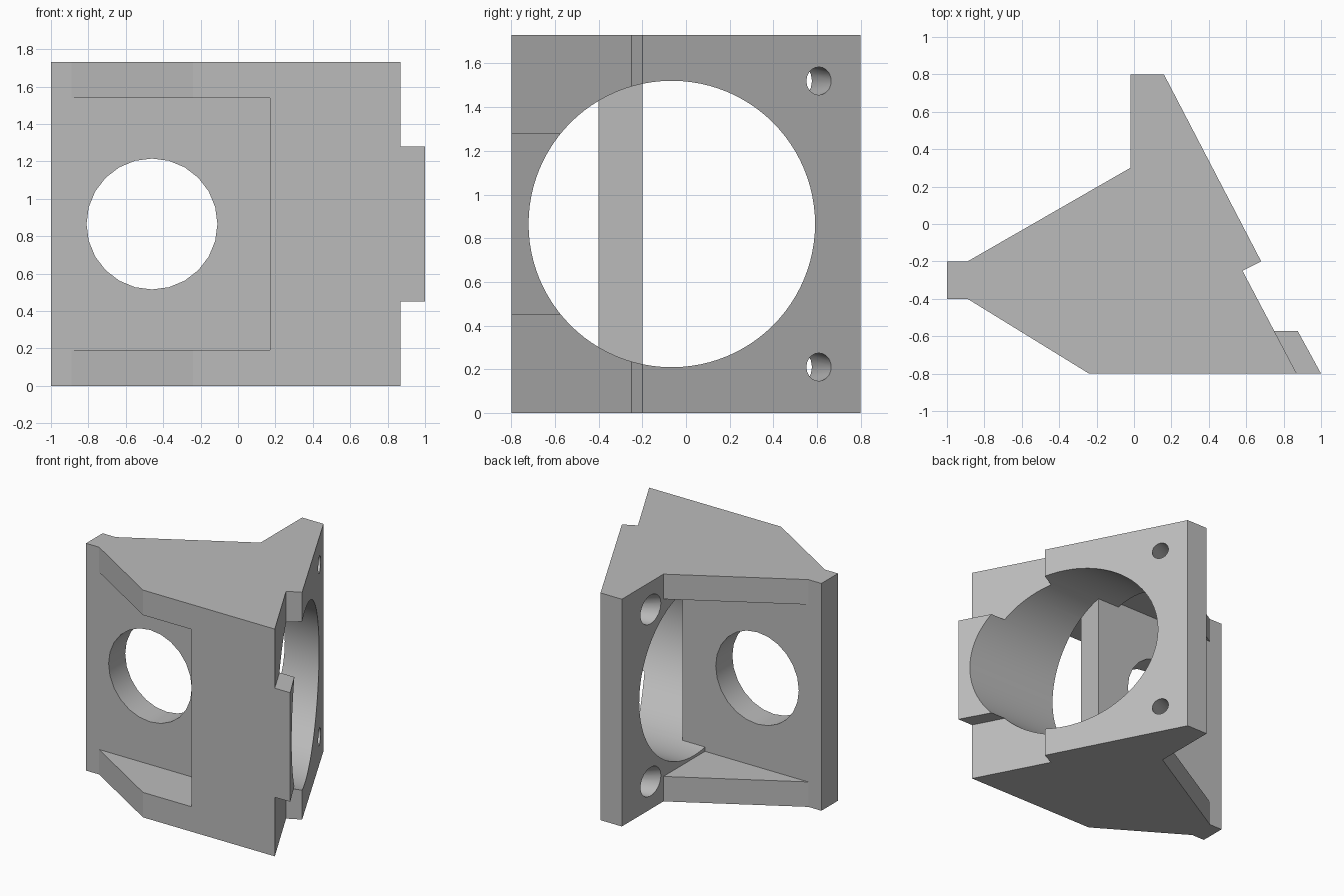
import bpy, math
from mathutils import Vector

cube = bpy.data.objects.get("Cube")
if cube:
    bpy.data.objects.remove(cube, do_unlink=True)

HEIGHT = 1.73
MID = HEIGHT / 2

grey = bpy.data.materials.new("plain grey")
grey.use_nodes = True
COLOUR = (0.5, 0.5, 0.5, 1)
grey.diffuse_color = COLOUR
grey.node_tree.nodes["Principled BSDF"].inputs["Base Color"].default_value = COLOUR


def prism(name, outline, z0, z1):
    """Extrude a counter-clockwise plan outline from z0 to z1."""
    n = len(outline)
    verts = [(x, y, z) for z in (z0, z1) for x, y in outline]
    faces = [tuple(reversed(range(n))), tuple(range(n, 2 * n))]
    faces += [(i, (i + 1) % n, (i + 1) % n + n, i + n) for i in range(n)]
    mesh = bpy.data.meshes.new(name)
    mesh.from_pydata(verts, [], faces)
    mesh.materials.append(grey)
    obj = bpy.data.objects.new(name, mesh)
    bpy.context.collection.objects.link(obj)
    return obj


def box(name, x0, x1, y0, y1, z0, z1):
    return prism(name, [(x0, y0), (x1, y0), (x1, y1), (x0, y1)], z0, z1)


def rod(name, start, end, r0, r1, sides):
    """Cylinder or cone between two points."""
    start, end = Vector(start), Vector(end)
    axis = end - start
    bpy.ops.mesh.primitive_cone_add(
        vertices=sides, radius1=r0, radius2=r1, depth=axis.length,
        location=(start + end) / 2,
        rotation=axis.to_track_quat('Z', 'Y').to_euler())
    obj = bpy.context.object
    obj.name = name
    obj.data.materials.append(grey)
    return obj


def combine(target, other, operation='DIFFERENCE'):
    """Apply a boolean and discard the helper."""
    other.hide_render = True
    mod = target.modifiers.new(other.name, 'BOOLEAN')
    mod.operation, mod.object, mod.solver = operation, other, 'EXACT'
    bpy.context.view_layer.objects.active = target
    bpy.ops.object.modifier_apply(modifier=mod.name)
    bpy.data.objects.remove(other, do_unlink=True)


# Main bracket body from its plan outline
body = prism("bracket_body", [
    (-1, -0.4), (-0.89, -0.4), (-0.24, -0.8), (0.87, -0.8), (0.58, -0.25),
    (0.68, -0.2), (0.16, 0.8), (-0.02, 0.8), (-0.02, 0.3), (-0.89, -0.2),
    (-1, -0.2)], 0, HEIGHT)

# Locating tab on the slanted side
combine(body, prism("side_tab", [(0.65, -0.8), (1, -0.8), (0.836, -0.5), (0.65, -0.5)],
                    0.45, 1.28), 'UNION')

# Front and back pockets leave a thin upright plate
combine(body, box("front_pocket", -0.89, 0.17, -1, -0.4, 0.19, 1.54))
combine(body, box("back_pocket", -0.89, -0.02, -0.2, 0.4, 0.19, 1.54))

# Large bore along x, stopping around the plate's end
bore = rod("large_bore", (-0.1, -0.065, MID), (1.3, -0.065, MID), 0.656, 0.656, 96)
combine(bore, box("plate_end", -0.3, 0.17, -0.4, -0.2, 0, HEIGHT))
combine(body, bore)

# Round opening through the plate
combine(body, rod("plate_opening", (-0.46, -0.9, MID), (-0.46, 0.3, MID), 0.35, 0.35, 24))

# Tapered screw holes square to the slanted face
normal = Vector((0.887, 0.462, 0))
for z in (0.21, 1.52):
    mouth = Vector((0.259, 0.608, z))
    combine(body, rod("screw_hole", mouth - normal * 0.45, mouth + normal * 0.1,
                      0.128, 0.05, 20))

# Smooth round walls, keep flat faces crisp
bpy.ops.object.select_all(action='DESELECT')
body.select_set(True)
bpy.context.view_layer.objects.active = body
bpy.ops.object.shade_smooth_by_angle(angle=math.radians(25))
